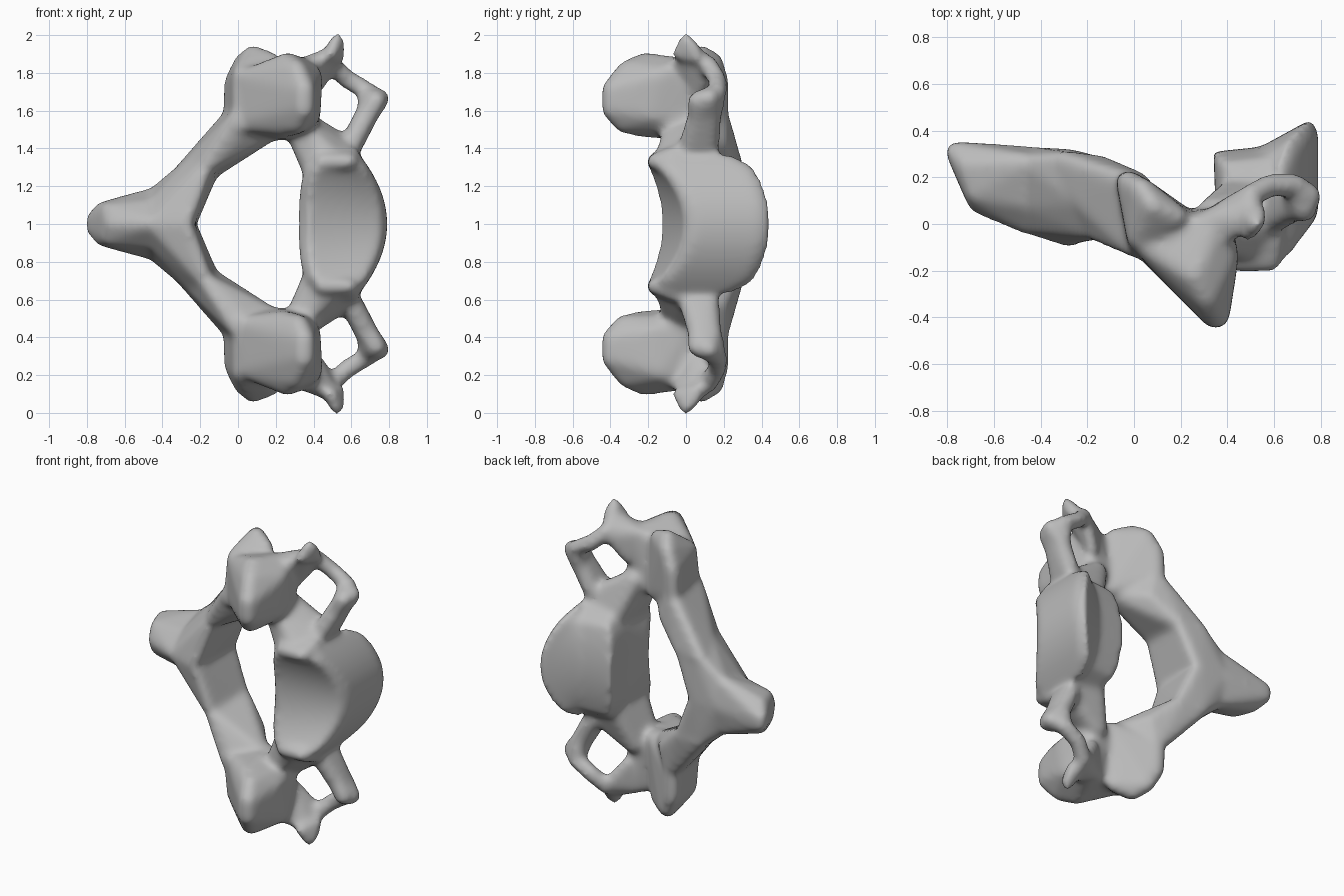
import bpy
import bmesh
from mathutils import Vector

default = bpy.data.objects.get("Cube")
if default:
    bpy.data.objects.remove(default)

# Unit ball used to round the corners of every convex part
ball_mesh = bmesh.new()
bmesh.ops.create_icosphere(ball_mesh, subdivisions=2, radius=1)
ball = [v.co.copy() for v in ball_mesh.verts]
ball_mesh.free()

raw = bmesh.new()


def add_hull(radius, points, side):
    """Rounded convex part; z is measured outward from the middle plane."""
    verts = [raw.verts.new(Vector((x, y, z * side)) + b * radius)
             for x, y, z in points for b in ball]
    result = bmesh.ops.convex_hull(raw, input=verts)
    loose = {e for key in ("geom_interior", "geom_unused") for e in result[key]
             if isinstance(e, bmesh.types.BMVert)}
    bmesh.ops.delete(raw, geom=list(loose), context='VERTS')


def add_chain(radius, points, side):
    """Rounded bar that follows the points."""
    for pair in zip(points, points[1:]):
        add_hull(radius, pair, side)


def add_loft(rings):
    loops = [[raw.verts.new(p) for p in ring] for ring in rings]
    for a, b in zip(loops, loops[1:]):
        for i in range(len(a)):
            j = (i + 1) % len(a)
            raw.faces.new((a[i], a[j], b[j], b[i]))
    raw.faces.new(loops[0][::-1])
    raw.faces.new(loops[-1])


# Body: saddle-shaped upper plate with raised side lips, convex front
def body_ring(t):
    q = t * t
    end = max(0, abs(t) - 0.8) / 0.2
    back, front = 0.32 + 0.1 * q * q, 0.79 - 0.15 * q
    top_back = -0.13 - 0.11 * q + 0.05 * end
    top_front = -0.01 - 0.21 * q + 0.07 * end
    low_back = 0.31 - 0.07 * q - 0.08 * end
    low_front = 0.45 - 0.12 * q - 0.07 * end
    z = 0.37 * t
    waist = 0.03 * (1 - q)
    return [Vector(p) for p in (
        (back + 0.05, top_back, z), (front - 0.03, top_front, z),
        (front, top_front + 0.06, z), (front, low_front - 0.06, z),
        (front - 0.03, low_front, z), (back + 0.22, low_back + 0.02, z),
        (back + 0.02, low_back, z),
        (back + waist, 0.1, z), (back, top_back + 0.06, z))]


add_loft([body_ring(i / 10) for i in range(-10, 11)])

# Paired parts, built once for each side
for side in (1, -1):
    # Raised lip of the upper plate
    add_hull(0.045, [(0.45, -0.165, 0.33), (0.59, -0.16, 0.33),
                     (0.43, -0.06, 0.37), (0.6, -0.06, 0.37)], side)
    # Superior articular process: rounded facet, then its broad root
    add_hull(0.06, [(0.35, -0.39, 0.61), (0.35, -0.39, 0.71),
                    (0.32, -0.33, 0.54), (0.31, -0.31, 0.81),
                    (0.24, -0.24, 0.52), (0.26, -0.22, 0.85),
                    (0.06, -0.1, 0.54), (0.06, -0.09, 0.77),
                    (0.38, -0.18, 0.58), (0.39, -0.14, 0.78),
                    (0.36, 0.0, 0.54), (0.35, 0.01, 0.82), (0.22, 0.0, 0.5)], side)
    # Inferior articular process
    add_hull(0.05, [(-0.03, 0.18, 0.6), (-0.025, 0.18, 0.75),
                    (0.03, 0.15, 0.86), (0.08, 0.08, 0.9), (0.18, 0.03, 0.86),
                    (0.2, 0.03, 0.49), (0.02, -0.1, 0.52), (0.02, -0.06, 0.79)], side)
    # Pedicle
    add_hull(0.07, [(0.41, -0.07, 0.28), (0.44, 0.14, 0.28),
                    (0.31, -0.05, 0.52), (0.34, 0.05, 0.54),
                    (0.52, -0.1, 0.33), (0.57, 0.0, 0.37), (0.57, 0.09, 0.39)], side)
    # Lamina, outer half
    middle = [(-0.165, -0.03, 0.31), (-0.3, 0.27, 0.27),
              (-0.14, 0.25, 0.28), (-0.22, 0.1, 0.34)]
    add_hull(0.045, middle + [(0.0, -0.1, 0.56), (-0.01, -0.07, 0.46),
                              (0.18, -0.01, 0.485), (-0.02, 0.18, 0.59),
                              (0.02, 0.18, 0.43)], side)
    # Lamina, inner half
    neck = [(-0.45, -0.005, 0.0), (-0.45, 0.09, 0.09),
            (-0.45, 0.26, 0.15), (-0.45, 0.29, 0.0)]
    add_hull(0.04, middle + neck + [(-0.28, -0.06, 0.0), (-0.26, 0.28, 0.0)], side)
    # Spinous process
    add_hull(0.045, neck + [(-0.665, 0.085, 0.0), (-0.68, 0.13, 0.07),
                            (-0.72, 0.25, 0.075), (-0.765, 0.31, 0.02)], side)
    # Posterior tubercle of the transverse process
    add_hull(0.04, [(0.33, 0.02, 0.84), (0.38, 0.06, 0.68), (0.39, -0.05, 0.84),
                    (0.48, 0.12, 0.82), (0.5, 0.1, 0.87), (0.49, 0.02, 0.9)], side)
    add_hull(0.035, [(0.525, 0.0, 0.978), (0.535, 0.04, 0.93), (0.49, -0.04, 0.9),
                     (0.53, 0.06, 0.88), (0.47, 0.08, 0.86)], side)
    # Anterior bar that closes the side opening
    add_chain(0.053, [(0.5, 0.12, 0.84), (0.58, 0.165, 0.765), (0.69, 0.165, 0.7)], side)
    # Anterior tubercle and the root that joins it to the body
    add_hull(0.055, [(0.69, 0.16, 0.69), (0.75, 0.12, 0.665),
                     (0.73, 0.06, 0.65), (0.69, 0.06, 0.58), (0.68, 0.14, 0.58)], side)
    add_hull(0.06, [(0.69, 0.07, 0.59), (0.68, 0.13, 0.58),
                    (0.6, 0.02, 0.42), (0.6, 0.12, 0.42)], side)

bmesh.ops.recalc_face_normals(raw, faces=raw.faces)
mesh = bpy.data.meshes.new("vertebra")
raw.to_mesh(mesh)
raw.free()
mesh.shade_smooth()
bone = bpy.data.objects.new("vertebra", mesh)
bone.location.z = 1
bpy.context.collection.objects.link(bone)

# Plain grey bone
grey = bpy.data.materials.new("bone grey")
grey.use_nodes = True
colour = (0.5, 0.5, 0.5, 1)
grey.diffuse_color = colour
grey.node_tree.nodes["Principled BSDF"].inputs["Base Color"].default_value = colour
mesh.materials.append(grey)

# Fuse the parts and soften the joints
fuse = bone.modifiers.new("fuse", 'REMESH')
fuse.mode, fuse.voxel_size, fuse.use_smooth_shade = 'VOXEL', 0.018, True
soften = bone.modifiers.new("soften", 'SMOOTH')
soften.factor, soften.iterations = 0.5, 14
